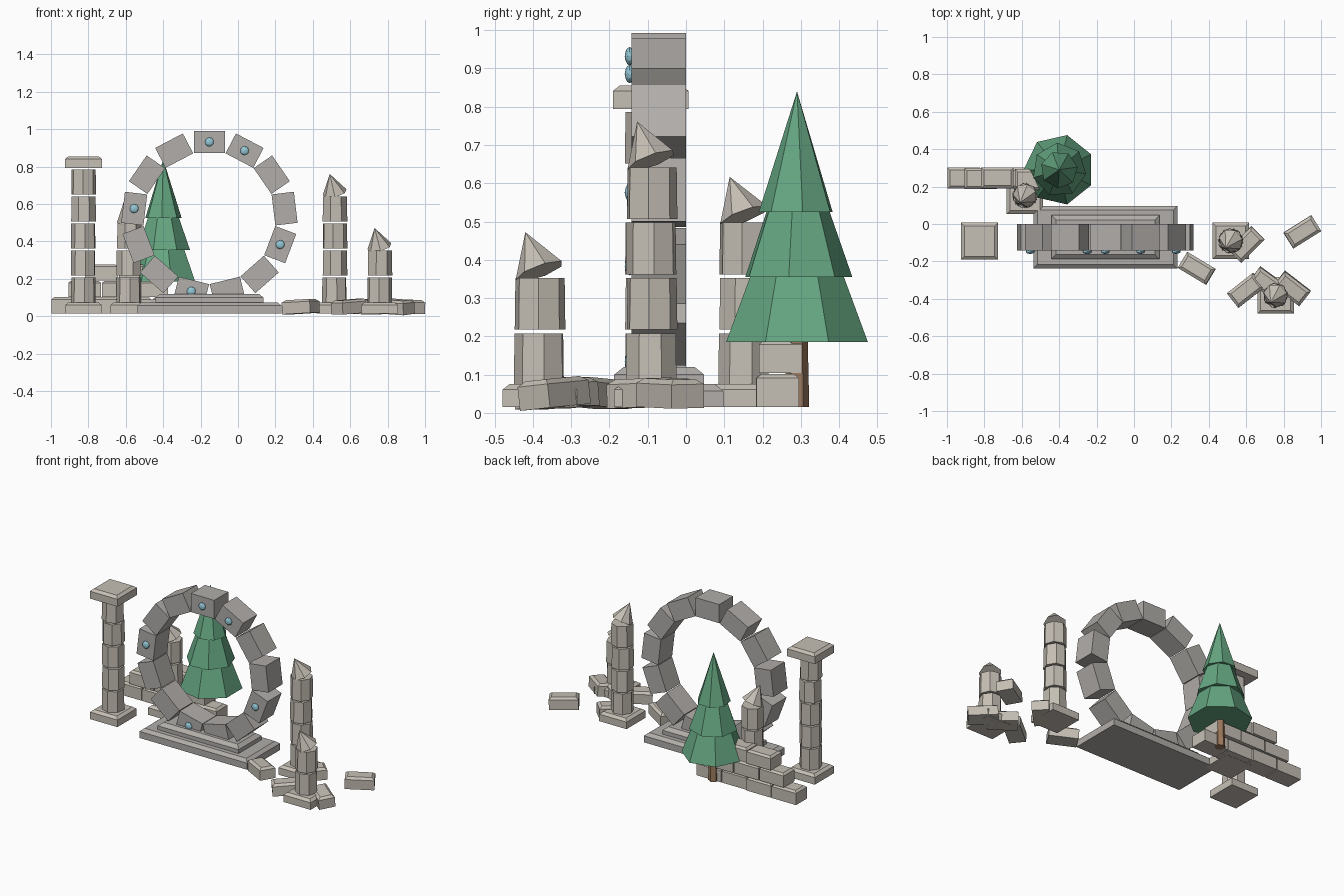
import bpy, bmesh, math, random
from mathutils import Matrix, Vector

if "Cube" in bpy.data.objects:
    bpy.data.objects.remove(bpy.data.objects["Cube"])

random.seed(4)


def material(name, rgb):
    m = bpy.data.materials.new(name)
    m.diffuse_color = (*rgb, 1)
    m.use_nodes = True
    m.node_tree.nodes["Principled BSDF"].inputs["Base Color"].default_value = m.diffuse_color
    return m


STONE = material("warm_stone", (0.56, 0.52, 0.46))
RING = material("grey_stone", (0.44, 0.42, 0.40))
GEM = material("pale_blue", (0.30, 0.58, 0.68))
LEAF = material("leaf_green", (0.13, 0.38, 0.22))
BARK = material("bark_brown", (0.33, 0.19, 0.11))


def finish(bm, name, mat, matrix):
    me = bpy.data.meshes.new(name)
    bm.to_mesh(me)
    bm.free()
    me.materials.append(mat)
    ob = bpy.data.objects.new(name, me)
    ob.matrix_world = matrix
    bpy.context.collection.objects.link(ob)
    return ob


def block(name, loc, size, mat=STONE, inset=0.0, rot=None):
    """Box centred on loc; inset chamfers the upper edges."""
    bm = bmesh.new()
    bmesh.ops.create_cube(bm, size=1, matrix=Matrix.Diagonal((*size, 1)))
    if inset:
        top = max(bm.faces, key=lambda f: f.calc_center_median().z)
        ext = bmesh.ops.extrude_discrete_faces(bm, faces=[top])["faces"][0]
        for v in bm.verts:
            if v.co.z > 0 and v not in ext.verts[:]:
                v.co.z -= inset * 0.8
        for v in ext.verts:
            v.co.x -= math.copysign(inset, v.co.x)
            v.co.y -= math.copysign(inset, v.co.y)
        # side ring between the lowered rim and the inset top
        rim = [v for v in bm.verts if v.co.z > 0 and v not in ext.verts[:]]
        if not rim:
            rim = []
        bmesh.ops.recalc_face_normals(bm, faces=bm.faces)
    return finish(bm, name, mat, Matrix.Translation(loc) @ (rot or Matrix()))


def chamfered(name, loc, size, mat=STONE, inset=0.018, rot=None):
    """Box with a sloped shoulder, made from three stacked rectangles."""
    bm = bmesh.new()
    x, y, z = (s / 2 for s in size)
    rings = []
    for d, h in ((0, -z), (0, z - inset * 0.8), (inset, z)):
        rings.append([bm.verts.new((sx * (x - d), sy * (y - d), h))
                      for sx, sy in ((-1, -1), (1, -1), (1, 1), (-1, 1))])
    bm.faces.new(rings[0][::-1])
    bm.faces.new(rings[-1])
    for a, b in zip(rings, rings[1:]):
        for i in range(4):
            j = (i + 1) % 4
            bm.faces.new((a[i], a[j], b[j], b[i]))
    return finish(bm, name, mat, Matrix.Translation(loc) @ (rot or Matrix()))


def cone(name, base, r1, r2, h, mat, sides=7, spin=0.0, axis=(0, 0, 1)):
    """Cylinder, frustum or cone standing on base along axis."""
    bm = bmesh.new()
    bmesh.ops.create_cone(bm, cap_ends=True, segments=sides, radius1=r1, radius2=r2,
                          depth=h, matrix=Matrix.Translation((0, 0, h / 2)))
    bmesh.ops.remove_doubles(bm, verts=bm.verts, dist=1e-5)
    tilt = Vector((0, 0, 1)).rotation_difference(Vector(axis)).to_matrix().to_4x4()
    return finish(bm, name, mat,
                  Matrix.Translation(base) @ tilt @ Matrix.Rotation(spin, 4, 'Z'))


# Stepped plinth under the ring
CX, CY = -0.153, -0.07
chamfered("plinth_lower", (CX, CY, 0.045), (0.77, 0.335, 0.06), RING, 0.022)
chamfered("plinth_upper", (CX, CY, 0.097), (0.578, 0.235, 0.046), RING, 0.025)

# Ring of thirteen stone blocks with inlaid gems
N, R, CZ = 13, 0.405, 0.527
for i in range(N):
    a = math.tau * i / N
    pos = (CX + R * math.sin(a), -0.0715, CZ + R * math.cos(a))
    block("ring_block", pos, (0.167, 0.143, 0.12), RING, rot=Matrix.Rotation(a, 4, 'Y'))
    if i in (0, 1, 4, 7, 10):
        bm = bmesh.new()
        bmesh.ops.create_icosphere(bm, subdivisions=2, radius=0.024)
        finish(bm, "gem", GEM, Matrix.Translation((pos[0], -0.147, pos[2]))
               @ Matrix.Diagonal((1, 0.55, 1, 1)))


# Columns: square foot, stacked drums, then a cap or a broken leaning tip
def column(x, y, drums, capped=False):
    chamfered("column_foot", (x, y, 0.045), (0.195, 0.195, 0.06))
    for i in range(drums):
        cone("column_drum", (x, y, 0.073 + 0.1445 * i), 0.068, 0.066, 0.135,
             STONE, spin=random.uniform(0, 6))
    top = 0.073 + 0.1445 * drums
    if capped:
        chamfered("column_cap", (x, y, top + 0.029), (0.198, 0.198, 0.062))
    else:
        cone("broken_tip", (x, y, top + 0.008), 0.067, 0, 0.112, STONE,
             spin=random.uniform(0, 6), axis=(-0.026, -0.037, 0.1))


column(-0.826, -0.092, 5, capped=True)
column(0.517, -0.09, 4)
column(-0.583, 0.152, 3)
column(0.757, -0.382, 2)

# Ruined wall, each course one brick shorter
for row in range(3):
    for i in range(4 - row):
        chamfered("wall_brick", (-0.91 + 0.09 * row + 0.18 * i,
                                 0.242 + random.uniform(-0.006, 0.006), 0.059 + 0.088 * row),
                  (0.174, 0.112, 0.086), inset=0.014)

# Fallen blocks: x, y, heading in degrees
for x, y, deg in ((0.9, -0.042, 32), (0.335, -0.237, -31), (0.597, -0.355, 38),
                  (0.845, -0.345, -38), (0.6, -0.11, 45), (0.715, -0.32, -36)):
    rot = (Matrix.Rotation(math.radians(deg), 4, 'Z')
           @ Matrix.Rotation(random.uniform(-0.1, 0.1), 4, 'X')
           @ Matrix.Rotation(random.uniform(-0.08, 0.08), 4, 'Y'))
    chamfered("fallen_block", (x, y, 0.052), (0.175, 0.1, 0.075), rot=rot, inset=0.016)

# Pine tree
TX, TY = -0.4, 0.29
cone("tree_trunk", (TX, TY, 0.015), 0.032, 0.028, 0.18, BARK, sides=6)
for z, r1, r2, h, spin in ((0.185, 0.19, 0.125, 0.172, 0), (0.355, 0.145, 0.085, 0.172, 0.3),
                           (0.525, 0.1, 0, 0.315, 0.6)):
    cone("tree_tier", (TX, TY, z), r1, r2, h, LEAF, spin=math.pi / 2 + spin)
